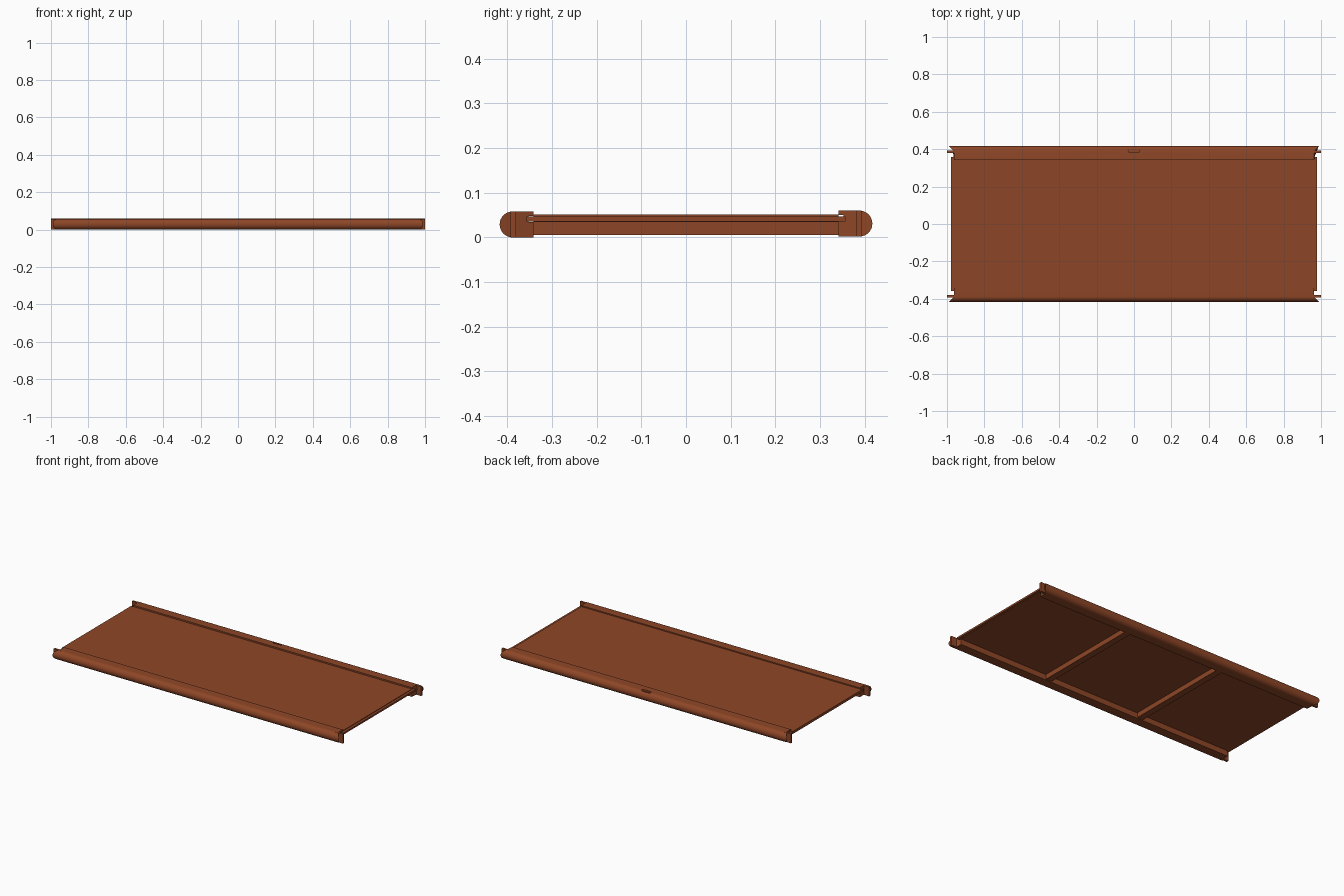
import bpy, bmesh, math

if "Cube" in bpy.data.objects:
    bpy.data.objects.remove(bpy.data.objects["Cube"])

wood = bpy.data.materials.new("reddish_brown")
wood.diffuse_color = (0.27, 0.062, 0.02, 1)
wood.use_nodes = True
wood.node_tree.nodes["Principled BSDF"].inputs["Base Color"].default_value = wood.diffuse_color


def finish(bm, name):
    bmesh.ops.recalc_face_normals(bm, faces=bm.faces)
    me = bpy.data.meshes.new(name)
    bm.to_mesh(me)
    bm.free()
    me.materials.append(wood)
    ob = bpy.data.objects.new(name, me)
    bpy.context.collection.objects.link(ob)
    return ob


def box(name, x0, x1, y0, y1, z0, z1):
    bm = bmesh.new()
    bmesh.ops.create_cube(bm, size=1)
    for v in bm.verts:
        v.co.x = x0 + (v.co.x + 0.5) * (x1 - x0)
        v.co.y = y0 + (v.co.y + 0.5) * (y1 - y0)
        v.co.z = z0 + (v.co.z + 0.5) * (z1 - z0)
    return finish(bm, name)


def smooth(ob):
    bpy.ops.object.select_all(action='DESELECT')
    ob.select_set(True)
    bpy.context.view_layer.objects.active = ob
    bpy.ops.object.shade_smooth_by_angle(angle=math.radians(30))


# half-round rail, its rounded outer part flaring to points at both ends
def rail(name, s, lift):
    r, yc, n = 0.029, 0.388, 16
    prof = [(0.341, 0)]
    for i in range(n + 1):
        a = -math.pi / 2 + math.pi * i / n
        prof.append((yc + r * math.cos(a), r + r * math.sin(a)))
    prof += [(0.341, 2 * r), (0.341, 0.048), (0.352, 0.048),
             (0.352, 0.034), (0.341, 0.034)]
    bm = bmesh.new()
    ends = []
    for sx in (-1, 1):
        ends.append([bm.verts.new((sx * (0.963 + max(0, y - yc) * 0.93),
                                   s * y, z + lift)) for y, z in prof])
    m = len(prof)
    for i in range(m):
        j = (i + 1) % m
        bm.faces.new((ends[0][i], ends[0][j], ends[1][j], ends[1][i]))
    for e in ends:
        bm.faces.new(e)
    return finish(bm, name)


front = rail("front_rail", -1, 0)
back = rail("back_rail", 1, 0.002)

# oblong slot recessed in the top of the back rail
bm = bmesh.new()
bmesh.ops.create_cone(bm, cap_ends=True, segments=24, radius1=0.009,
                      radius2=0.009, depth=0.02)
for v in bm.verts:
    v.co.x += math.copysign(0.022, v.co.x) if abs(v.co.x) > 1e-5 else 0
    v.co.y += 0.391
    v.co.z += 0.06
cutter = finish(bm, "slot_cutter")
cutter.hide_render = True
cutter.hide_viewport = True
mod = back.modifiers.new("slot", 'BOOLEAN')
mod.operation = 'DIFFERENCE'
mod.object = cutter
smooth(front)
smooth(back)

# thin upright end tabs
for sy, row, z in ((-1, "front", 0), (1, "back", 0.002)):
    for sx, side in ((-1, "left"), (1, "right")):
        xs = sorted((sx * 0.95, sx * 1.0))
        ys = sorted((sy * 0.38, sy * 0.393))
        box(f"{row}_{side}_end_tab", *xs, *ys, z, z + 0.058)

# board, its edges held in the rail grooves, with a tongue at the right end
box("board", -0.978, 0.963, -0.341, 0.341, 0.035, 0.051)
box("board_edge_tongue", -0.978, 0.978, -0.357, 0.357, 0.036, 0.047)

# two battens under the board
for sx, side in ((-1, "left"), (1, "right")):
    box(f"{side}_batten", sx * 0.33 - 0.02, sx * 0.33 + 0.02,
        -0.341, 0.341, 0.005, 0.036)
